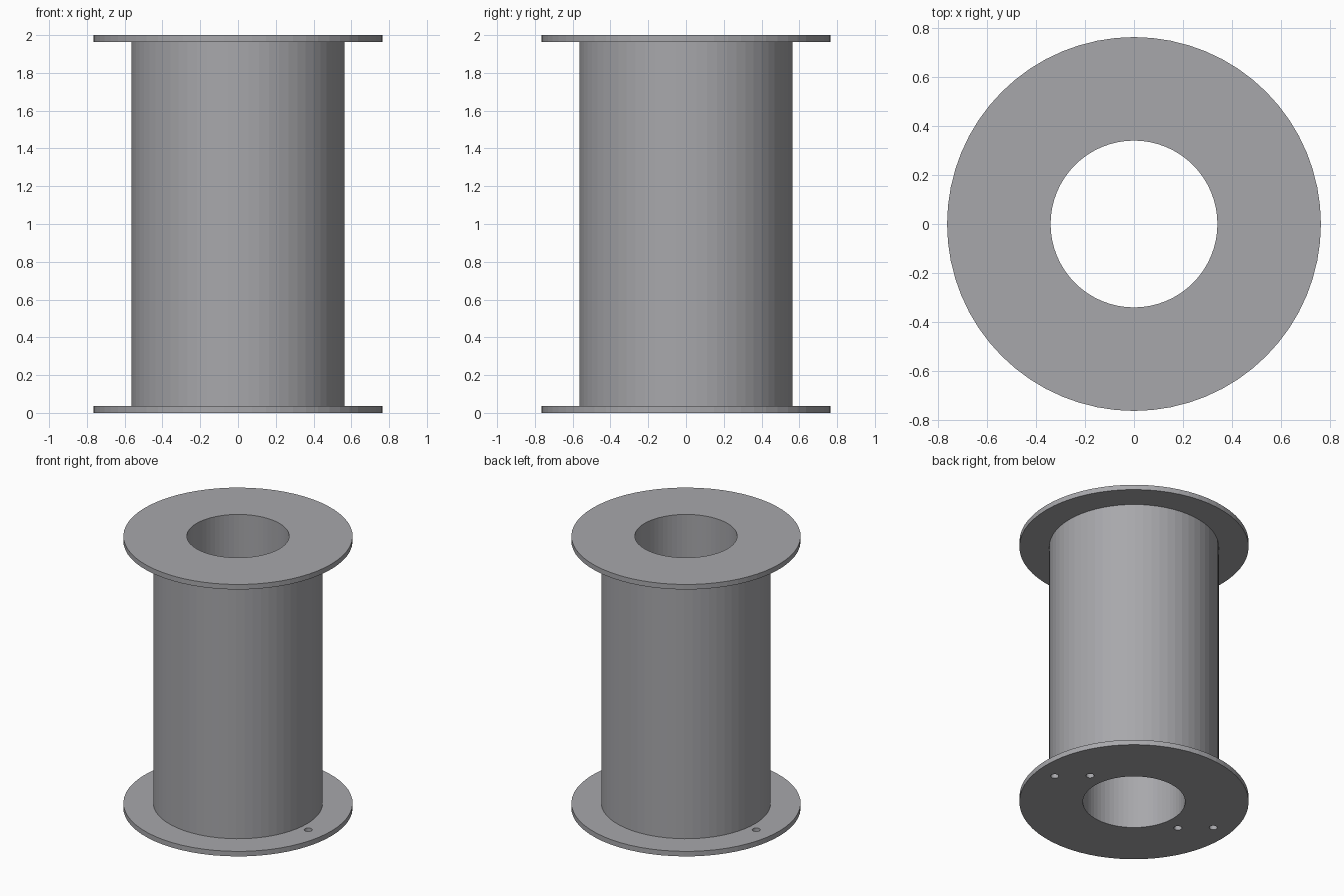
import bpy, bmesh
from math import cos, sin, pi, radians
from mathutils import Matrix

if "Cube" in bpy.data.objects:
    bpy.data.objects.remove(bpy.data.objects["Cube"])

SIDES = 64
R_BORE, R_CORE, R_FLANGE = 0.341, 0.565, 0.764
T, H = 0.037, 2.0

grey = bpy.data.materials.new("dark_grey")
grey.diffuse_color = (0.39, 0.39, 0.41, 1)
grey.use_nodes = True
grey.node_tree.nodes["Principled BSDF"].inputs["Base Color"].default_value = grey.diffuse_color


def make_object(name, bm):
    bmesh.ops.recalc_face_normals(bm, faces=bm.faces[:])
    mesh = bpy.data.meshes.new(name)
    bm.to_mesh(mesh)
    bm.free()
    mesh.materials.append(grey)
    obj = bpy.data.objects.new(name, mesh)
    bpy.context.collection.objects.link(obj)
    return obj


def lathe(name, profile):
    """Revolve a closed (radius, z) profile around the z axis."""
    bm = bmesh.new()
    rings = []
    for i in range(SIDES):
        a = 2 * pi * i / SIDES
        rings.append([bm.verts.new((r * cos(a), r * sin(a), z)) for r, z in profile])
    n = len(profile)
    for i in range(SIDES):
        p, q = rings[i], rings[(i + 1) % SIDES]
        for j in range(n):
            k = (j + 1) % n
            bm.faces.new((p[j], q[j], q[k], p[k]))
    return make_object(name, bm)


# spool: hollow core with a thin flange at each end
spool = lathe("spool_body", [
    (R_BORE, 0), (R_FLANGE, 0), (R_FLANGE, T), (R_CORE, T),
    (R_CORE, H - T), (R_FLANGE, H - T), (R_FLANGE, H), (R_BORE, H)])

# small holes in the bottom flange: (radius from axis, angle)
bm = bmesh.new()
for radius, angle in ((0.63, -7), (0.455, 10)):
    for turn in (0, 180):
        a = radians(angle + turn)
        top = T if radius < R_CORE else 0.1
        bmesh.ops.create_cone(
            bm, cap_ends=True, segments=24, radius1=0.027, radius2=0.027, depth=top + 0.1,
            matrix=Matrix.Translation((radius * cos(a), radius * sin(a), (top - 0.1) / 2)))
cutter = make_object("hole_cutter", bm)
cutter.hide_render = True
cutter.display_type = 'WIRE'

mod = spool.modifiers.new("flange_holes", 'BOOLEAN')
mod.operation = 'DIFFERENCE'
mod.solver = 'EXACT'
mod.object = cutter
